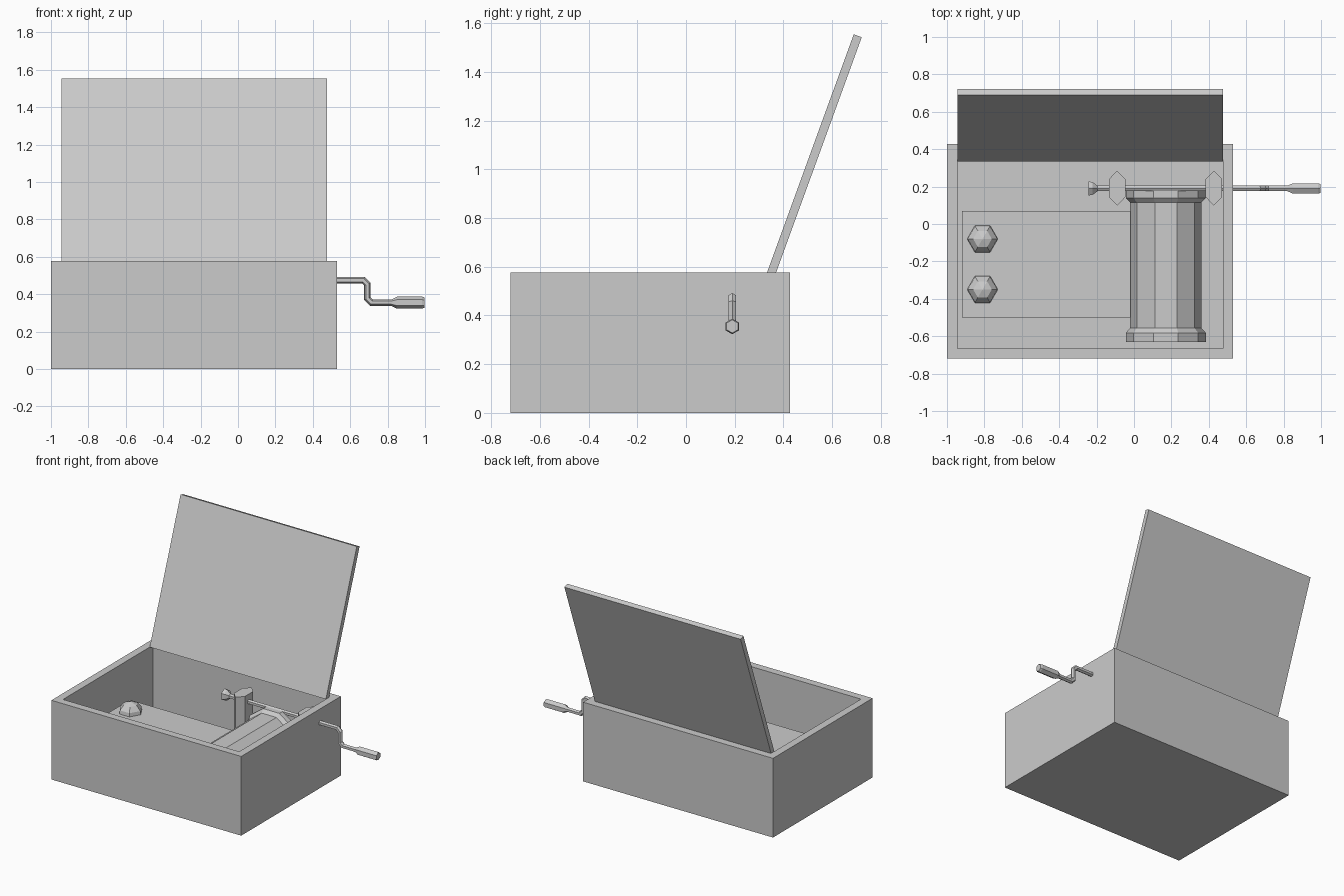
import bpy, bmesh
from math import sin, cos, pi, radians
from mathutils import Vector

if "Cube" in bpy.data.objects:
    bpy.data.objects.remove(bpy.data.objects["Cube"])


def finish(name, bm):
    bmesh.ops.remove_doubles(bm, verts=bm.verts, dist=1e-5)
    bmesh.ops.recalc_face_normals(bm, faces=bm.faces)
    me = bpy.data.meshes.new(name)
    bm.to_mesh(me)
    bm.free()
    ob = bpy.data.objects.new(name, me)
    bpy.context.collection.objects.link(ob)
    return ob


def skin(name, rings):
    """Bridge equal-length closed rings and cap both ends."""
    bm = bmesh.new()
    vs = [[bm.verts.new(p) for p in r] for r in rings]
    n = len(vs[0])
    for a, b in zip(vs, vs[1:]):
        for i in range(n):
            j = (i + 1) % n
            bm.faces.new((a[i], a[j], b[j], b[i]))
    bm.faces.new(vs[0])
    bm.faces.new(vs[-1])
    return finish(name, bm)


def rect(x0, x1, y0, y1, z):
    return [(x0, y0, z), (x1, y0, z), (x1, y1, z), (x0, y1, z)]


# open box: outside, rim, inner walls, floor
outer, inner = (-1, 0.53, -0.72, 0.427), (-0.945, 0.475, -0.665, 0.372)
skin("box", [rect(*outer, 0), rect(*outer, 0.577),
             rect(*inner, 0.577), rect(*inner, 0.055)])

# lid leaning back 20 degrees, hinged on the back rim
a = radians(20)
up, across = Vector((0, sin(a), cos(a))), Vector((0, cos(a), -sin(a)))
base = Vector((0, 0.333, 0.577))
quad = [base, base + across * 0.035, base + across * 0.035 + up * 1.04, base + up * 1.04]
skin("lid", [[q + Vector((x, 0, 0)) for q in quad] for x in (-0.945, 0.475)])

# comb plate on its block
plate = (-0.92, -0.02, -0.5, 0.07)
skin("comb_plate", [rect(*plate, 0.055), rect(*plate, 0.30)])

# domed hexagonal screws
for i, y in enumerate((-0.08, -0.35)):
    skin(f"screw_{i + 1}", [
        [(-0.81 + r * cos(k * pi / 3), y + r * sin(k * pi / 3), z) for k in range(6)]
        for r, z in ((0.083, 0.295), (0.078, 0.325), (0.05, 0.358), (0.004, 0.372))])

# ten-sided drum with chamfered end flanges
drum = [(-0.632, 0.214), (-0.582, 0.214), (-0.557, 0.191),
        (0.115, 0.191), (0.14, 0.214), (0.178, 0.214)]
skin("drum", [[(0.17 + r * cos(k * pi / 5), y, 0.28 + r * sin(k * pi / 5))
               for k in range(10)] for y, r in drum])

# shaft bearings
for side, x in (("left", -0.09), ("right", 0.427)):
    plan = [(-0.044, -0.048), (0, -0.093), (0.044, -0.048),
            (0.044, 0.048), (0, 0.093), (-0.044, 0.048)]
    skin(f"{side}_bearing", [[(x + u, 0.192 + v, z) for u, v in plan]
                             for z in (0.055, 0.53)])

# crank: knob, shaft, bent arm and handle as one six-sided sweep (x, z, radius)
path = [(-0.242, 0.475, 0.043), (-0.222, 0.475, 0.04), (-0.195, 0.475, 0.017),
        (0.67, 0.475, 0.017), (0.692, 0.453, 0.017), (0.692, 0.377, 0.017),
        (0.714, 0.355, 0.017), (0.82, 0.355, 0.017), (0.85, 0.355, 0.032),
        (0.985, 0.355, 0.032), (0.998, 0.355, 0.027)]
pts = [Vector((x, 0, z)) for x, z, r in path]
rings = []
for i, (x, z, r) in enumerate(path):
    d1 = (pts[i] - pts[max(i - 1, 0)]).normalized() if i else (pts[1] - pts[0]).normalized()
    d2 = (pts[i + 1] - pts[i]).normalized() if i + 1 < len(pts) else d1
    t = (d1 + d2).normalized()
    n = Vector((-t.z, 0, t.x)) / max(t.dot(d1), 0.3)
    rings.append([Vector((x, 0.19, z)) + n * r * cos(k * pi / 3)
                  + Vector((0, r * sin(k * pi / 3), 0)) for k in range(6)])
skin("crank", rings)
